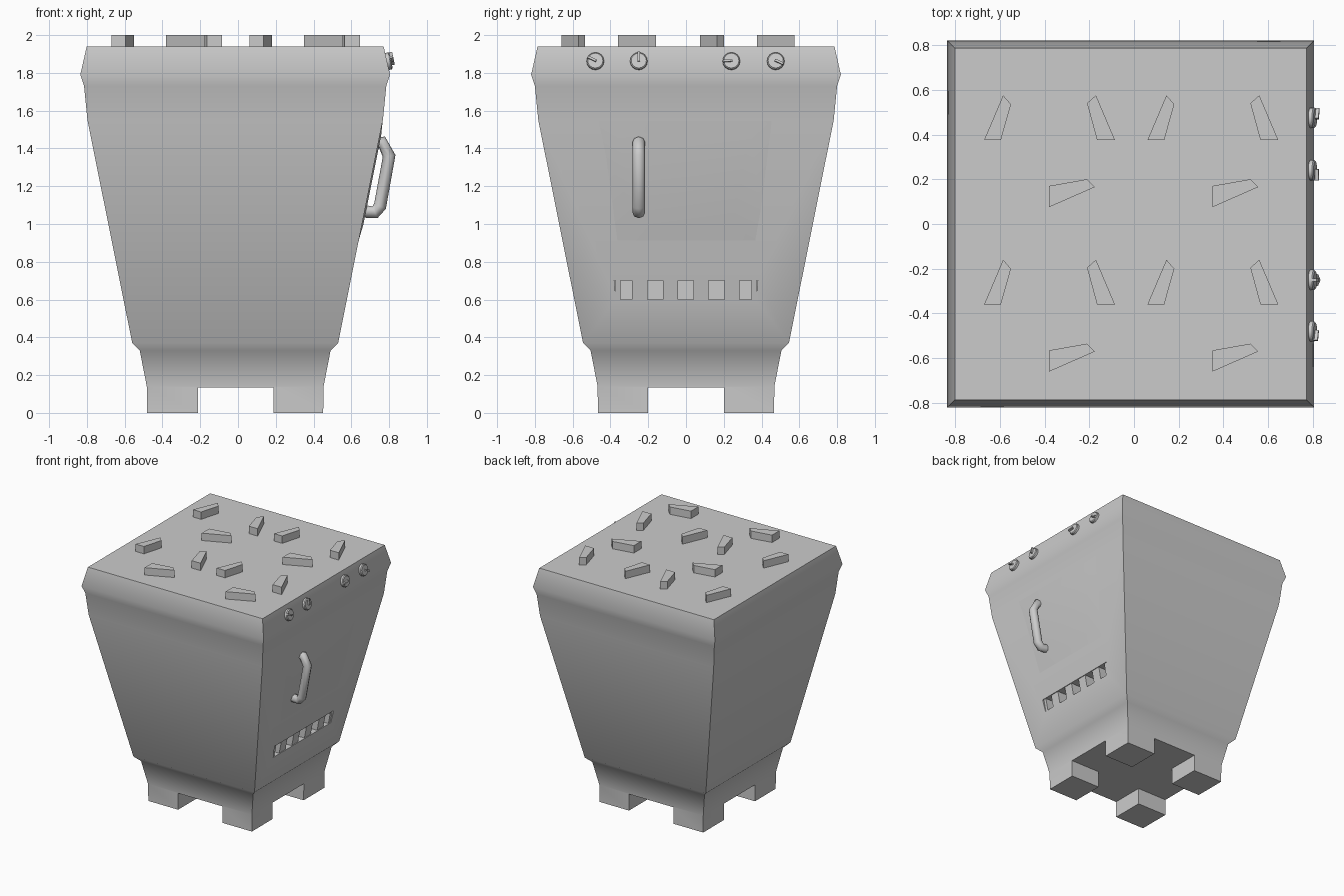
import bpy, bmesh, math
from mathutils import Vector, Matrix

if "Cube" in bpy.data.objects:
    bpy.data.objects.remove(bpy.data.objects["Cube"])

CX = -0.015  # body axis in x


def finish(name, bm, angle=None):
    bmesh.ops.recalc_face_normals(bm, faces=bm.faces[:])
    me = bpy.data.meshes.new(name)
    bm.to_mesh(me)
    bm.free()
    ob = bpy.data.objects.new(name, me)
    bpy.context.collection.objects.link(ob)
    if angle:
        smooth(ob, angle)
    return ob


def smooth(ob, angle):
    bpy.ops.object.select_all(action='DESELECT')
    bpy.context.view_layer.objects.active = ob
    ob.select_set(True)
    bpy.ops.object.shade_smooth_by_angle(angle=math.radians(angle))


def loft(name, rings, cap_start=True, angle=None):
    bm = bmesh.new()
    vs = [[bm.verts.new(p) for p in ring] for ring in rings]
    n = len(vs[0])
    for a, b in zip(vs, vs[1:]):
        for i in range(n):
            bm.faces.new((a[i], a[(i + 1) % n], b[(i + 1) % n], b[i]))
    if cap_start:
        bm.faces.new(vs[0])
    bm.faces.new(vs[-1])
    return finish(name, bm, angle)


def prism(name, pts, vec):
    return loft(name, [pts, [Vector(p) + Vector(vec) for p in pts]])


def box(name, x0, x1, y0, y1, z0, z1):
    return prism(name, [(x0, y0, z0), (x1, y0, z0), (x1, y1, z0), (x0, y1, z0)], (0, 0, z1 - z0))


def face_x(z):  # x of the sloping door side
    return 0.53 + 0.199 * (z - 0.37)


# Tapered square body
profile = [(0.466, 0), (0.468, 0.14), (0.505, 0.33), (0.545, 0.37), (0.782, 1.55),
           (0.80, 1.73), (0.82, 1.79), (0.786, 1.94)]
body = loft("stove_body", [[(CX + sx * h, sy * h, z) for sx, sy in
                            ((-1, -1), (1, -1), (1, 1), (-1, 1))] for h, z in profile])

# Cut the gaps between the feet and the vent slot
cutters = [box("cut_a", -0.213, 0.187, -1, 1, -0.1, 0.135),
           box("cut_b", -1, 1, -0.2, 0.2, -0.1, 0.135),
           prism("cut_vent", [(0.50, -0.37, 0.6), (0.50, 0.37, 0.6), (0.50, 0.38, 0.7),
                              (0.50, -0.38, 0.7)], (0.3, 0, 0))]
for c in cutters:
    m = body.modifiers.new("cut", 'BOOLEAN')
    m.operation, m.object, m.solver = 'DIFFERENCE', c, 'EXACT'
    bpy.context.view_layer.objects.active = body
    bpy.ops.object.modifier_apply(modifier=m.name)
    bpy.data.objects.remove(c)
smooth(body, 50)

# Vent bars
for y in (-0.36, -0.245, -0.083, 0.08, 0.243, 0.36):
    w = 0.04 if abs(y) < 0.3 else 0.012
    prism("vent_bar", [(0.495, y - w, 0.6), (0.57, y - w, 0.6), (0.59, y - w, 0.7),
                       (0.495, y - w, 0.7)], (0, 2 * w, 0))

# Slightly raised door panel
outer = [(-0.42, 0.87), (0.43, 0.87), (0.54, 1.60), (-0.54, 1.60)]
inner = [(-0.25, 1.0), (0.24, 1.0), (0.34, 1.47), (-0.36, 1.47)]
loft("door_panel", [[(face_x(z) - 0.003, y, z) for y, z in outer],
                    [(face_x(z) + 0.009, y, z) for y, z in inner]], False, 30)

# Door handle: bent tube
cu = bpy.data.curves.new("door_handle", 'CURVE')
cu.dimensions = '3D'
cu.bevel_depth, cu.bevel_resolution, cu.use_fill_caps = 0.034, 2, True
path = [(0.72, 1.425), (0.763, 1.432), (0.80, 1.36), (0.752, 1.095), (0.725, 1.062), (0.655, 1.068)]
sp = cu.splines.new('POLY')
sp.points.add(len(path) - 1)
for p, (x, z) in zip(sp.points, path):
    p.co = (x, -0.25, z, 1)
sp.use_smooth = True
handle = bpy.data.objects.new("door_handle", cu)
bpy.context.collection.objects.link(handle)

# Control knobs, each with a pointer (angle measured in the y-z plane)
for y, a in ((-0.48, 155), (-0.25, 90), (0.24, 185), (0.475, -25)):
    frame = Matrix.Translation((0.787, y, 1.86)) @ Matrix.Rotation(math.radians(-12), 4, 'Y')
    ring = lambda r, x: [frame @ Vector((x, r * math.cos(t * math.pi / 8), r * math.sin(t * math.pi / 8)))
                         for t in range(16)]
    loft("knob", [ring(0.046, -0.02), ring(0.046, 0.018), ring(0.040, 0.024)], True, 40)
    rot = frame @ Matrix.Rotation(math.radians(a), 4, 'X')
    quad = [rot @ Vector((0.015, u, v)) for u, v in ((-0.005, -0.006), (0.045, -0.006), (0.045, 0.006), (-0.005, 0.006))]
    prism("knob_pointer", quad, frame.to_3x3() @ Vector((0.024, 0, 0)))

# Hob: four burners of three pan supports
supports = [[(-0.67, 0.375), (-0.595, 0.375), (-0.55, 0.535), (-0.585, 0.575)],
            [(-0.165, 0.375), (-0.085, 0.375), (-0.17, 0.575), (-0.21, 0.54)],
            [(-0.38, 0.075), (-0.175, 0.165), (-0.21, 0.20), (-0.38, 0.17)]]
for dx in (0, 0.73):
    for dy in (0, -0.735):
        for s in supports:
            prism("pan_support", [(x + dx, y + dy, 1.93) for x, y in s], (0, 0, 0.07))
